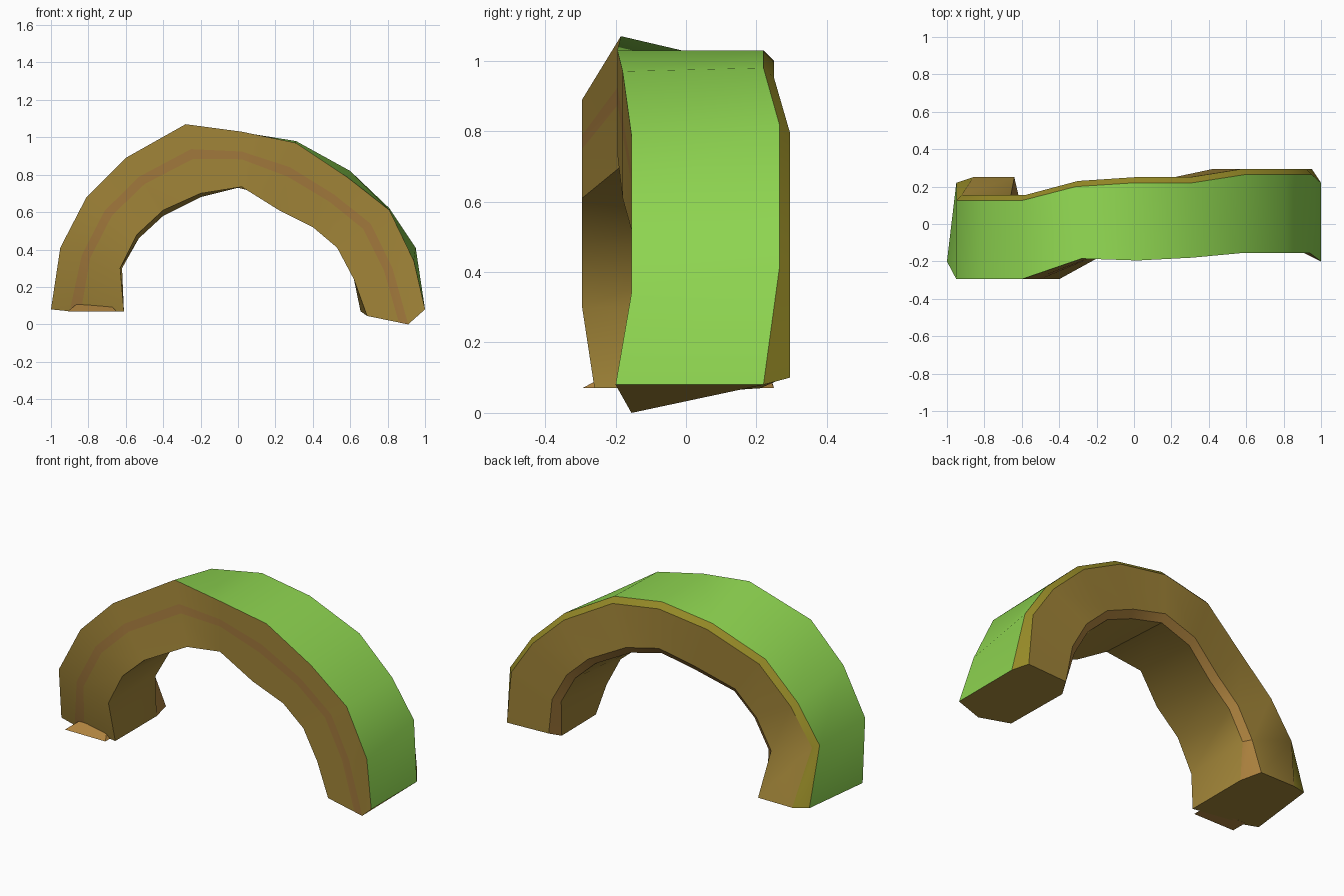
import bpy, bmesh, math
from mathutils import Vector

if "Cube" in bpy.data.objects:
    bpy.data.objects.remove(bpy.data.objects["Cube"])


def material(name, rgb):
    m = bpy.data.materials.new(name)
    m.diffuse_color = (*rgb, 1)
    m.use_nodes = True
    m.node_tree.nodes["Principled BSDF"].inputs["Base Color"].default_value = m.diffuse_color
    return m


green = material("grass_green", (0.27, 0.66, 0.08))
brown = material("earth_brown", (0.36, 0.235, 0.04))
rust = material("rust_band", (0.36, 0.19, 0.045))
olive = material("olive_edge", (0.30, 0.25, 0.02))
orange = material("orange_edge", (0.43, 0.23, 0.05))
MATS = [green, brown, rust, olive, orange]

# Front edge stations, left foot to right foot: outer x, z, inner x, z, y
front = [(-1, .08, -.61, .07, -.22), (-.95, .41, -.63, .30, -.295),
         (-.81, .68, -.54, .48, -.295), (-.60, .89, -.40, .61, -.295),
         (-.28, 1.07, -.20, .70, -.185), (.02, 1.03, .02, .735, -.195),
         (.31, .97, .22, .61, -.18), (.58, .79, .40, .52, -.155),
         (.81, .61, .53, .41, -.155), (.94, .34, .62, .24, -.155)]

# Back edge profile, mirrored about x = 0: outer x, z, inner x, z
half = [(-.95, .41, -.62, .30), (-.81, .62, -.53, .46), (-.60, .82, -.40, .58),
        (-.31, .98, -.20, .68)]
back = half + [(0, 1.03, 0, .73)] + [(-a, b, -c, d) for a, b, c, d in reversed(half)]
back_y = [.155, .155, .155, .23, .25, .25, .295, .295, .295]


def ring(f, b, yb):
    """Eight-point section: front face with band, inner face, bevelled back."""
    ox, oz, ix, iz, yf = f
    fo, fi = Vector((ox, yf, oz)), Vector((ix, yf, iz))
    bo, bi = Vector((b[0], yb, b[1])), Vector((b[2], yb, b[3]))
    across = (bi - bo).normalized()
    drop = Vector((0, -.03, 0))
    return [fo, fo.lerp(fi, .36), fo.lerp(fi, .5), fi,
            bi + drop, bi - across * .04, bo + across * .03, bo + drop]


# Flared end sections
left_end = [(-1, -.2, .08), (-.9, -.22, .07), (-.84, -.22, .07), (-.61, -.26, .07),
            (-.61, .12, .07), (-.64, .25, .07), (-.86, .25, .07), (-.95, .22, .08)]
right_end = [(1, -.2, .08), (.91, -.155, 0), (.86, -.155, .01), (.69, -.155, .045),
             (.655, .21, .07), (.69, .28, .10), (.95, .295, .10), (1, .22, .08)]
rings = [left_end]
rings += [ring(front[i + 1], back[i], back_y[i]) for i in range(9)]
rings += [right_end]


def make_object(name, bm):
    bmesh.ops.recalc_face_normals(bm, faces=bm.faces)
    me = bpy.data.meshes.new(name)
    bm.to_mesh(me)
    bm.free()
    for m in MATS:
        me.materials.append(m)
    ob = bpy.data.objects.new(name, me)
    bpy.context.collection.objects.link(ob)
    return ob


# Arch: sections bridged into one closed body
bm = bmesh.new()
loops = [[bm.verts.new(p) for p in r] for r in rings]
side_mats = [1, 2, 1, 1, 4, 1, 3, 0]
for a, b in zip(loops, loops[1:]):
    for k in range(8):
        n = (k + 1) % 8
        face = bm.faces.new((a[k], a[n], b[n], b[k]))
        face.material_index = side_mats[k]
for end in (loops[0], loops[-1]):
    bm.faces.new(end).material_index = 1
arch = make_object("arch", bm)

# Small sloped lip at the front of the left foot
bm = bmesh.new()
pts = [(-.91, -.295, .07), (-.65, -.295, .07), (-.65, -.2, .07), (-.91, -.2, .07),
       (-.86, -.22, .11), (-.69, -.22, .11)]
v = [bm.verts.new(p) for p in pts]
for ids in ((0, 1, 2, 3), (0, 1, 5, 4), (1, 2, 5), (0, 3, 4), (2, 3, 4, 5)):
    bm.faces.new([v[i] for i in ids]).material_index = 4
make_object("foot_lip", bm)

# Smooth along the curve, sharp at section corners
bpy.ops.object.select_all(action='DESELECT')
arch.select_set(True)
bpy.context.view_layer.objects.active = arch
bpy.ops.object.shade_smooth_by_angle(angle=math.radians(32))
